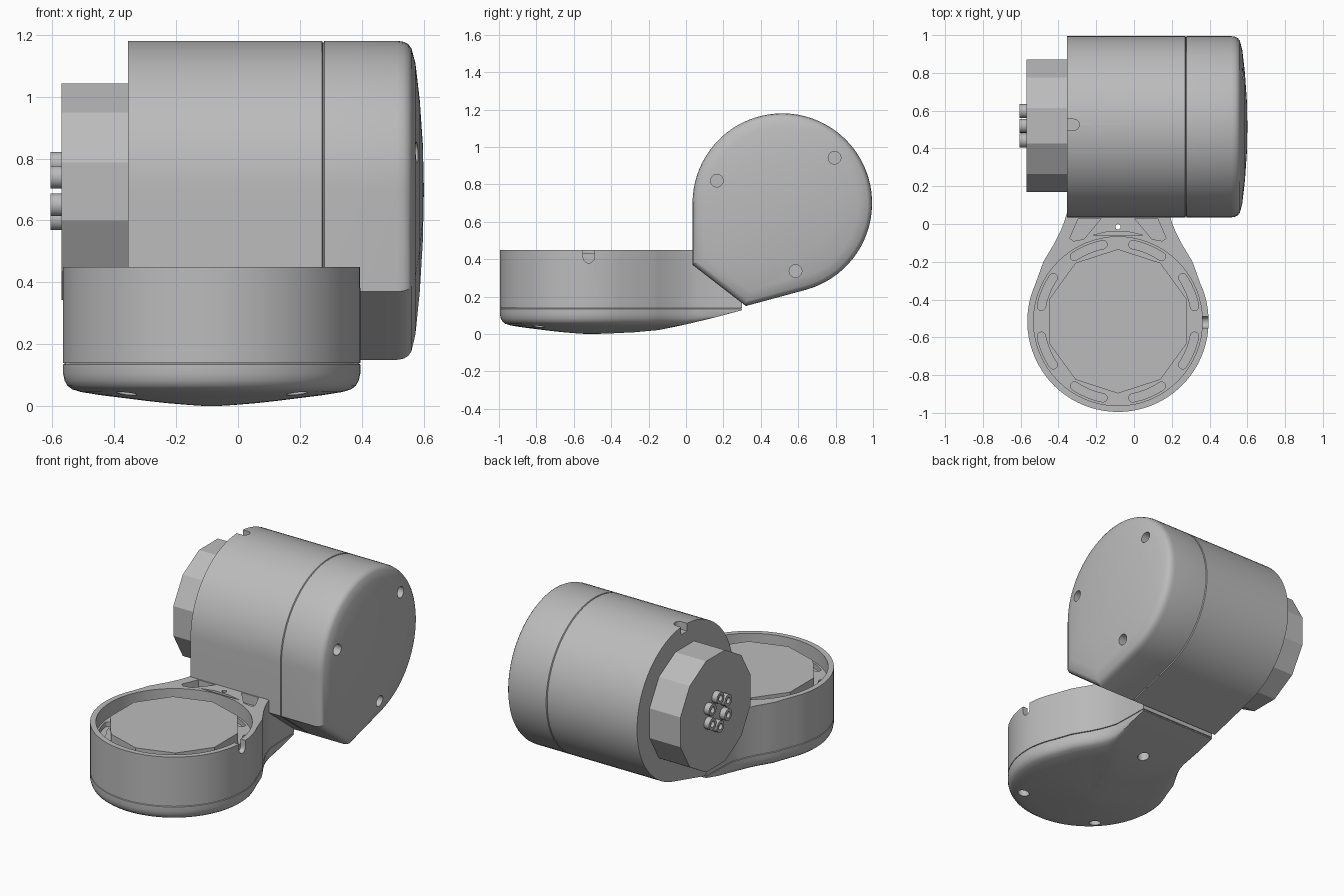
import bpy, bmesh
from math import sin, cos, pi, radians, atan2, acos, hypot

if "Cube" in bpy.data.objects:
    bpy.data.objects.remove(bpy.data.objects["Cube"], do_unlink=True)

grey = bpy.data.materials.new("plain_grey")
grey.use_nodes = True
grey.diffuse_color = (0.5, 0.5, 0.5, 1)
for node in grey.node_tree.nodes:
    if node.type == "BSDF_PRINCIPLED":
        node.inputs["Base Color"].default_value = (0.5, 0.5, 0.5, 1)


def along_z(u, v, w):
    return (u, v, w)


def along_x(u, v, w):
    return (w, u, v)


def arc(cx, cy, r, a0, a1, n):
    """Points on an arc, both ends included."""
    return [(cx + r * cos(a0 + (a1 - a0) * i / n),
             cy + r * sin(a0 + (a1 - a0) * i / n)) for i in range(n + 1)]


def ngon(cx, cy, r, n, turn=0.0):
    return arc(cx, cy, r, turn, turn + 2 * pi, n)[:-1]


def loft(name, rings):
    """Bridge rings of 3D points and close both ends."""
    bm = bmesh.new()
    rows = [[bm.verts.new(p) for p in ring] for ring in rings]
    n = len(rows[0])
    for a, b in zip(rows, rows[1:]):
        for i in range(n):
            j = (i + 1) % n
            bm.faces.new((a[i], a[j], b[j], b[i]))
    bm.faces.new(rows[0][::-1])
    bm.faces.new(rows[-1])
    bmesh.ops.recalc_face_normals(bm, faces=bm.faces)
    mesh = bpy.data.meshes.new(name)
    bm.to_mesh(mesh)
    bm.free()
    mesh.materials.append(grey)
    obj = bpy.data.objects.new(name, mesh)
    bpy.context.scene.collection.objects.link(obj)
    return obj


def prism(name, outline, w0, w1, axis=along_z):
    return loft(name, [[axis(u, v, w) for u, v in outline] for w in (w0, w1)])


def scaled(outline, centre, s):
    return [(centre[0] + (u - centre[0]) * s, centre[1] + (v - centre[1]) * s)
            for u, v in outline]


def select(obj):
    bpy.ops.object.select_all(action="DESELECT")
    obj.select_set(True)
    bpy.context.view_layer.objects.active = obj


def cut(obj, cutters):
    """Subtract each cutter, then discard it."""
    for c in cutters:
        select(obj)
        mod = obj.modifiers.new("cut", "BOOLEAN")
        mod.operation, mod.solver, mod.object = "DIFFERENCE", "EXACT", c
        bpy.ops.object.modifier_apply(modifier=mod.name)
        bpy.data.objects.remove(c, do_unlink=True)


def smooth(obj):
    select(obj)
    bpy.ops.object.shade_smooth_by_angle(angle=radians(29))


# Upper housing outline: circle with a flat front and a pointed lower corner
UC, R = (0.515, 0.70), 0.48
corner = (0.32, 0.15)
dy, dz = corner[0] - UC[0], corner[1] - UC[1]
tangent = atan2(dz, dy) + acos(R / hypot(dy, dz))
housing = [corner] + arc(*UC, R, tangent, pi, 56) + [(0.035, 0.37)]


def housing_ring(x, s):
    return [along_x(u, v, x) for u, v in scaled(housing, UC, s)]


upper_housing = loft("upper_housing", [housing_ring(x, s) for x, s in (
    (-0.355, 1), (0.271, 1), (0.275, 0.985))])
cut(upper_housing, [prism("notch_cutter",
    [(-0.4, 0.555), (-0.4, 0.495)] + arc(-0.32, 0.525, 0.03, -pi / 2, pi / 2, 10),
    1.13, 1.25)])
smooth(upper_housing)

# Upper cap with rounded rim, shallow dome and three screw holes
upper_cap = loft("upper_cap", [housing_ring(x, s) for x, s in (
    (0.275, 0.985), (0.279, 1), (0.515, 1), (0.535, 0.993), (0.55, 0.977),
    (0.56, 0.95), (0.573, 0.85), (0.587, 0.6), (0.597, 0.3), (0.6, 0.03))])
cut(upper_cap, [prism("hole_cutter",
    ngon(UC[0] + 0.37 * cos(a), UC[1] + 0.37 * sin(a), 0.034, 20), 0.5, 0.7, along_x)
    for a in (radians(41 + 120 * k) for k in range(3))])
smooth(upper_cap)

# Output rotor with a ring of bolts
prism("upper_rotor", ngon(0.52, 0.693, 0.362, 12, radians(15)), -0.57, -0.35, along_x)
for k in range(6):
    a = radians(30 + 60 * k)
    y, z = 0.52 + 0.09 * cos(a), 0.695 + 0.09 * sin(a)
    bolt = loft("rotor_bolt_%d" % (k + 1), [
        [along_x(u, v, x) for u, v in ngon(y, z, r, 18)]
        for r, x in ((0.037, -0.56), (0.037, -0.605), (0.019, -0.605), (0.019, -0.585))])
    smooth(bolt)

# Lower link outline: circle with a waisted neck running under the housing
LC = (-0.085, -0.515)
neck = [(0.395, -0.2), (0.365, -0.15), (0.335, -0.1), (0.305, -0.04),
        (0.285, 0.01), (0.27, 0.06), (0.266, 0.18), (0.264, 0.3)]
link = (arc(*LC, R, radians(-205), radians(25), 52)
        + [(LC[0] + h, y) for h, y in neck]
        + [(LC[0] - h, y) for h, y in reversed(neck)])
lower_housing = prism("lower_housing", link, 0.14, 0.45)


def slot(a, r=0.413, w=0.022, half=0.2):
    """Curved slot with rounded ends, centred at angle a."""
    ends = [(LC[0] + r * cos(a + d), LC[1] + r * sin(a + d)) for d in (half, -half)]
    return (arc(*LC, r + w, a - half, a + half, 8)
            + arc(*ends[0], w, a + half, a + half + pi, 8)[1:-1]
            + arc(*LC, r - w, a + half, a - half, 8)
            + arc(*ends[1], w, a - half + pi, a - half + 2 * pi, 8)[1:-1])


# Hollow ring, floor slots, wall notch, neck pockets and neck screw hole
cutters = [prism("bore_cutter", ngon(*LC, 0.447, 64), 0.36, 0.6)]
cutters += [prism("slot_cutter", slot(radians(22.5 + 45 * k)), 0.33, 0.5)
            for k in range(8)]
cutters.append(prism("notch_cutter",
    [(-0.49, 0.55), (-0.55, 0.55)] + arc(-0.52, 0.41, 0.03, pi, 2 * pi, 10),
    0.34, 0.5, along_x))
pocket = [(0.09, 0.028), (0.21, 0.028), (0.255, -0.075), (0.235, -0.09), (0.18, -0.08)]
for side in (-1, 1):
    cutters.append(prism("pocket_cutter",
        [(LC[0] + side * u, v) for u, v in pocket], 0.39, 0.6))
cutters.append(prism("pocket_cutter",
    [(LC[0] + u, v) for u, v in ((-0.14, -0.062), (0.14, -0.062), (0.05, -0.04),
                                 (-0.05, -0.04))], 0.39, 0.6))
cutters.append(prism("hole_cutter", ngon(LC[0], -0.015, 0.014, 16), 0.0, 0.6))
cut(lower_housing, cutters)
smooth(lower_housing)


# Lower cap: shallow dome whose underside sweeps up along the neck
def cap_ring(z, s):
    ring = []
    for x, y in scaled(link, LC, s):
        lift = 0.128 * (max(0.0, y + 0.3) / 0.6) ** 1.3
        ring.append((x, y, max(z, min(lift, 0.128))))
    return ring


lower_cap = loft("lower_cap", [cap_ring(z, s) for z, s in (
    (0.14, 0.985), (0.135, 1), (0.105, 1), (0.083, 0.99), (0.066, 0.97),
    (0.055, 0.94), (0.046, 0.88), (0.036, 0.75), (0.027, 0.6), (0.018, 0.45),
    (0.01, 0.3), (0.004, 0.15), (0.0, 0.02))])
screws = [(LC[0] - 0.275, -0.79, 0.034), (LC[0] + 0.275, -0.79, 0.034),
          (LC[0], -0.015, 0.034)]
cut(lower_cap, [prism("hole_cutter", ngon(x, y, r, 20), -0.1, 0.11) for x, y, r in screws]
    + [prism("hole_cutter", ngon(LC[0], -0.015, 0.014, 16), 0.05, 0.3)])
smooth(lower_cap)

# Motor disc seated in the lower ring
prism("lower_rotor", ngon(*LC, 0.382, 10, pi / 2), 0.3, 0.43)
